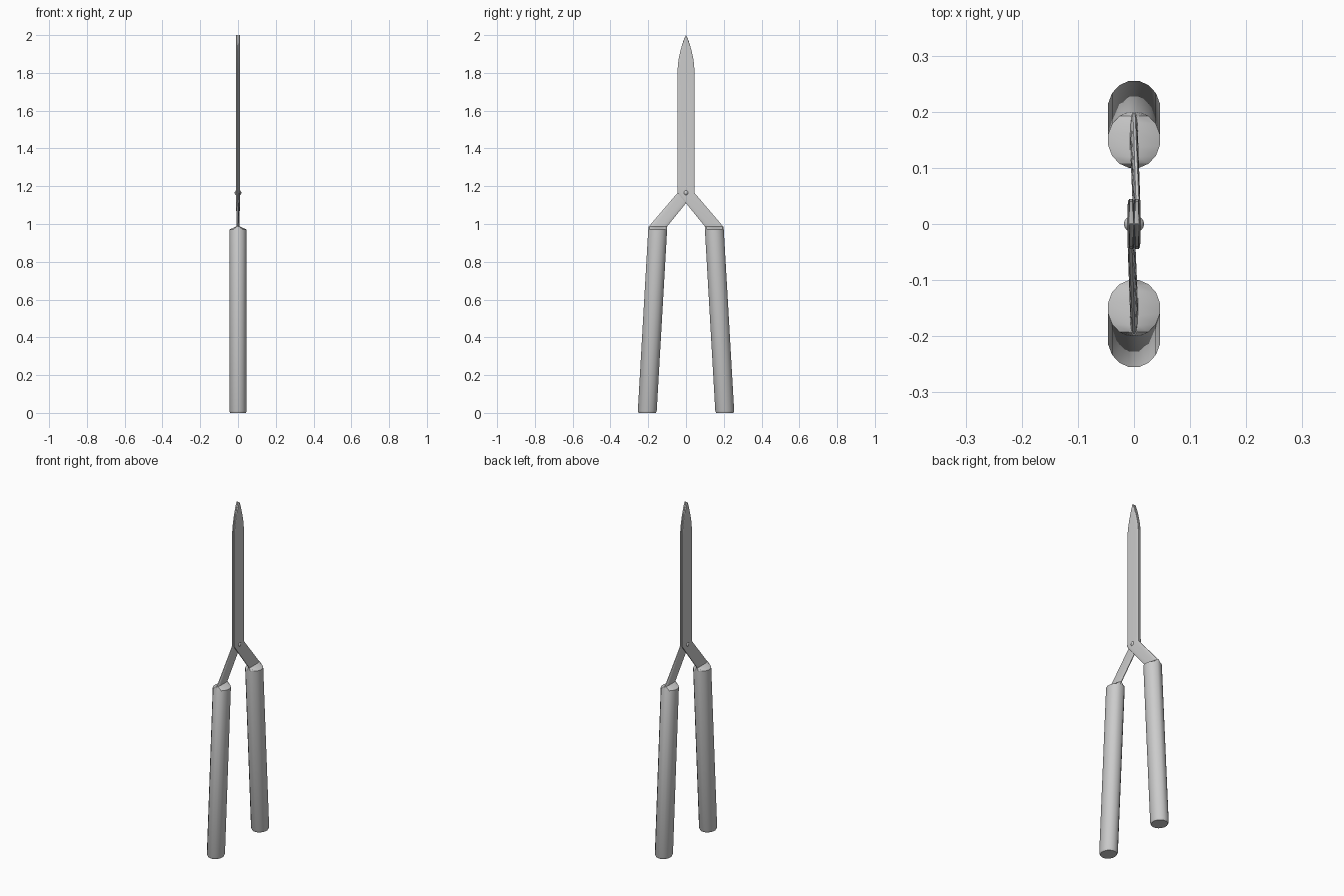
import bpy, bmesh, math

cube = bpy.data.objects.get("Cube")
if cube:
    bpy.data.objects.remove(cube, do_unlink=True)

steel = bpy.data.materials.new("light grey")
steel.use_nodes = True
GREY = (0.6, 0.6, 0.6, 1)
steel.diffuse_color = GREY
steel.node_tree.nodes["Principled BSDF"].inputs["Base Color"].default_value = GREY

SIDES = 16


def finish(bm, name):
    bmesh.ops.recalc_face_normals(bm, faces=bm.faces)
    mesh = bpy.data.meshes.new(name)
    bm.to_mesh(mesh)
    bm.free()
    mesh.materials.append(steel)
    obj = bpy.data.objects.new(name, mesh)
    bpy.context.collection.objects.link(obj)
    bpy.ops.object.select_all(action='DESELECT')
    obj.select_set(True)
    bpy.context.view_layer.objects.active = obj
    bpy.ops.object.shade_smooth_by_angle(angle=math.radians(30))
    return obj


def soft(value, power):
    return math.copysign(abs(value) ** power, value)


def loft(name, sections, turn):
    """Skin horizontal sections: centre x, y, z, half x, half y, squareness power."""
    bm = bmesh.new()
    rings = []
    for cx, cy, z, hx, hy, power in sections:
        ring = []
        for i in range(SIDES):
            a = math.tau * (i + 0.5) / SIDES
            x = cx + hx * soft(math.cos(a), power)
            y = cy + hy * soft(math.sin(a), power)
            ring.append(bm.verts.new((turn * x, turn * y, z)))
        rings.append(ring)
    for low, high in zip(rings, rings[1:]):
        for i in range(SIDES):
            j = (i + 1) % SIDES
            bm.faces.new((low[i], low[j], high[j], high[i]))
    bm.faces.new(rings[0])
    bm.faces.new(rings[-1])
    return finish(bm, name)


# Round grip pinched into a flat tang at its top
handle = [
    (0, 0.205, 0, 0.042, 0.046, 1),
    (0, 0.205, 0.01, 0.047, 0.051, 1),
    (0, 0.15, 0.97, 0.047, 0.051, 1),
    (0, 0.15, 0.988, 0.008, 0.049, 0.8),
]
# Slanted tang, straight blade and curved point
blade = [
    (0, 0.15, 0.985, 0.007, 0.049, 0.8),
    (0.006, 0, 1.165, 0.006, 0.045, 0.5),
    (0.005, 0, 1.2, 0.005, 0.045, 0.4),
    (0.005, 0, 1.82, 0.005, 0.045, 0.4),
    (0.005, 0, 1.87, 0.005, 0.040, 0.4),
    (0.005, 0, 1.92, 0.005, 0.029, 0.4),
    (0.005, 0, 1.97, 0.005, 0.014, 0.4),
    (0.005, 0, 2.0, 0.005, 0.001, 0.4),
]
for side, turn in (("back", 1), ("front", -1)):
    loft(side + "_handle", handle, turn)
    loft(side + "_blade", blade, turn)

# Small domed pivot through both blades
bm = bmesh.new()
bmesh.ops.create_uvsphere(bm, u_segments=12, v_segments=8, radius=1)
for v in bm.verts:
    v.co = (v.co.z * 0.018, v.co.x * 0.016, 1.165 + v.co.y * 0.016)
finish(bm, "pivot")
